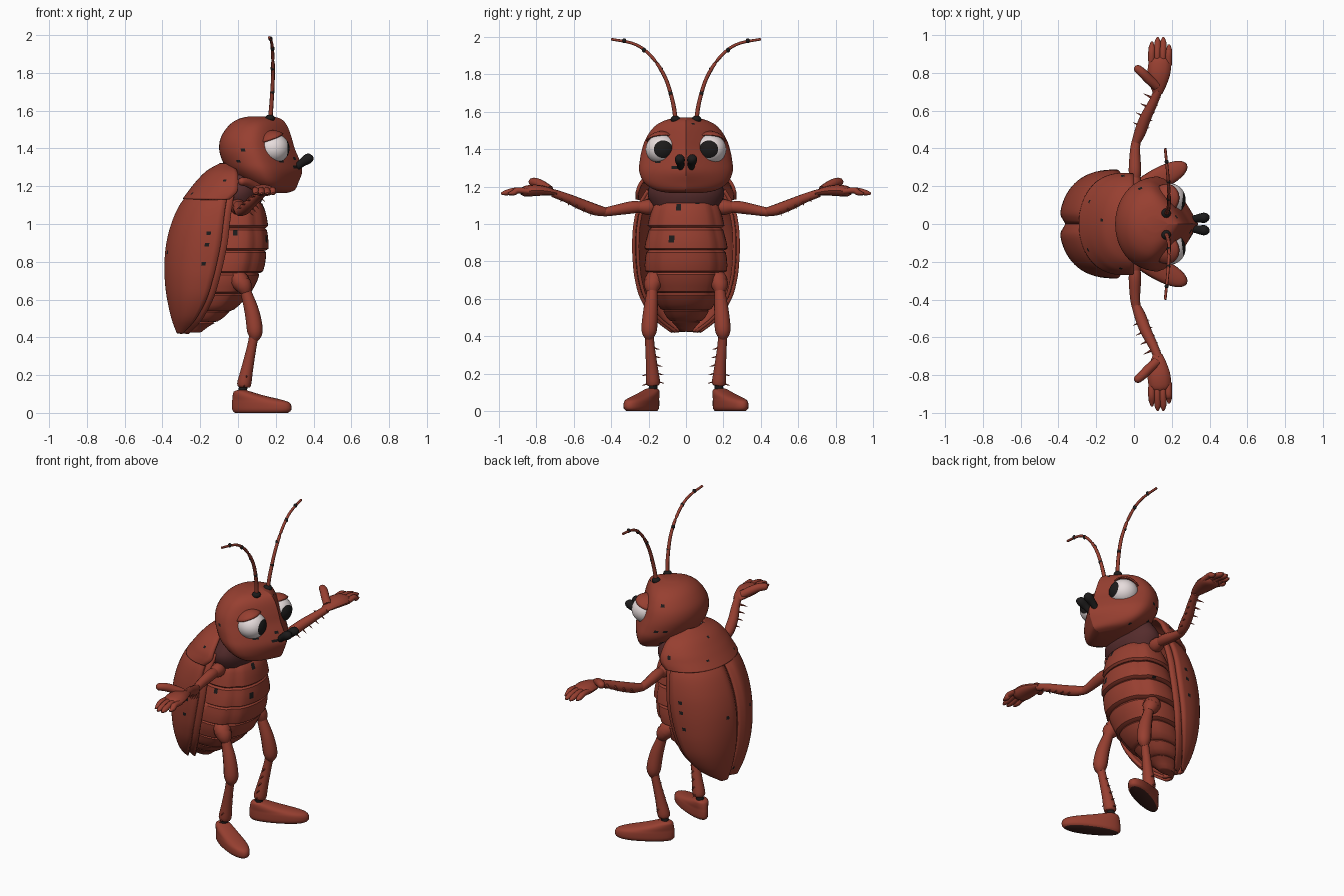
import bpy, bmesh, math, random
from mathutils import Vector, Matrix

random.seed(4)
if "Cube" in bpy.data.objects:
    bpy.data.objects.remove(bpy.data.objects["Cube"])


def material(name, r, g, b):
    m = bpy.data.materials.new(name)
    m.use_nodes = True
    m.diffuse_color = (r, g, b, 1)
    bsdf = m.node_tree.nodes["Principled BSDF"]
    bsdf.inputs["Base Color"].default_value = (r, g, b, 1)
    bsdf.inputs["Roughness"].default_value = 0.7
    return m


SKIN = material("russet", 0.31, 0.05, 0.03)
BLACK = material("black", 0.012, 0.011, 0.011)
WHITE = material("eye white", 0.8, 0.72, 0.72)
NECK = material("dark maroon", 0.09, 0.025, 0.025)
SOLE = material("sole brown", 0.05, 0.015, 0.012)


def finish(name, bm, mats, mirror=False, thick=0, specks=0, angle=50):
    """Turn a bmesh into a smooth object, mirrored over y if asked."""
    bmesh.ops.recalc_face_normals(bm, faces=bm.faces)
    for f in bm.faces:
        if specks and len(f.verts) == 4 and random.random() < specks:
            f.material_index = 1
    me = bpy.data.meshes.new(name)
    bm.to_mesh(me)
    bm.free()
    for m in mats:
        me.materials.append(m)
    ob = bpy.data.objects.new(name, me)
    bpy.context.collection.objects.link(ob)
    bpy.ops.object.select_all(action='DESELECT')
    ob.select_set(True)
    bpy.context.view_layer.objects.active = ob
    bpy.ops.object.shade_smooth_by_angle(angle=math.radians(angle))
    if thick:
        mod = ob.modifiers.new("thickness", 'SOLIDIFY')
        mod.thickness, mod.offset = thick, 0
    if mirror:
        mod = ob.modifiers.new("mirror", 'MIRROR')
        mod.use_axis = (False, True, False)
        mod.use_mirror_merge = False
    return ob


def smooth(rows, n):
    """Catmull-Rom resampling of any list of equal-length rows."""
    rows = [Vector(r) for r in rows]
    p = [rows[0]] + rows + [rows[-1]]
    out = []
    for i in range(1, len(p) - 2):
        a, b, c, d = p[i - 1:i + 3]
        for k in range(n):
            t = k / n
            out.append((b * 2 + (c - a) * t + (a * 2 - b * 5 + c * 4 - d) * t * t
                        + (b * 3 - a - c * 3 + d) * t ** 3) / 2)
    return out + [rows[-1]]


def skin_rings(rings, closed=True, caps=True):
    bm = bmesh.new()
    vs = [[bm.verts.new(p) for p in ring] for ring in rings]
    n = len(vs[0])
    for a, b in zip(vs, vs[1:]):
        for i in range(n if closed else n - 1):
            j = (i + 1) % n
            bm.faces.new((a[i], a[j], b[j], b[i]))
    if caps:
        bm.faces.new(vs[0])
        bm.faces.new(vs[-1])
    return bm


def outline(row, widest, power, sides=48, seam=0):
    """Horizontal ring: round at the back, more or less pointed in front."""
    z, xb, xf, hy = row
    xw = xb + (xf - xb) * widest
    ring = []
    for i in range(sides):
        a = math.tau * i / sides
        u, s = math.cos(a), math.sin(a)
        if u > 0:
            x, y = xw + (xf - xw) * u, hy * (1 - u ** power) ** (1 if power < 2 else 0.5)
            y = math.copysign(y, s)
        else:
            x, y = xw + (xw - xb) * u, hy * s
        g = 1 - seam * math.exp(-((abs(math.atan2(s, u)) - 0.85) / 0.1) ** 2)
        ring.append(Vector((xw + (x - xw) * g, y * g, z)))
    return ring


def tube(name, pts, mat=SKIN, mirror=True, n=4, sides=12, flat=1):
    """Limb through (x, y, z, radius) points."""
    rows = smooth(pts, n)
    rings = []
    for i, r in enumerate(rows):
        d = (rows[min(i + 1, len(rows) - 1)] - rows[max(i - 1, 0)]).to_3d().normalized()
        ref = Vector((0, 0, 1)) if abs(d.z) < 0.8 else Vector((1, 0, 0))
        u = d.cross(ref).normalized()
        v = d.cross(u) * flat
        rings.append([r.to_3d() + (u * math.cos(math.tau * k / sides)
                      + v * math.sin(math.tau * k / sides)) * r[3] for k in range(sides)])
    return finish(name, skin_rings(rings), [mat], mirror)


def ball(name, loc, size, mats, aim=(0, 0, 1), mirror=True, rule=None, keep=None):
    bm = bmesh.new()
    bmesh.ops.create_uvsphere(bm, u_segments=32, v_segments=20, radius=1)
    for f in bm.faces:
        if rule and rule(f.calc_center_median()):
            f.material_index = 1
    if keep:
        bmesh.ops.delete(bm, geom=[v for v in bm.verts if not keep(v.co)], context='VERTS')
    turn = Vector(aim).to_track_quat('Z', 'Y').to_matrix().to_4x4()
    bm.transform(Matrix.Translation(loc) @ turn @ Matrix.Diagonal((*size, 1)))
    return finish(name, bm, mats, mirror, 0.008 if keep else 0)


# Head, pointed towards the snout
head = [(1.165, .14, .26, .08), (1.18, .08, .30, .16), (1.22, .02, .32, .222), (1.28, -.05, .34, .25),
        (1.34, -.085, .325, .247), (1.40, -.1, .30, .235), (1.46, -.09, .283, .213),
        (1.52, -.05, .26, .17), (1.555, .0, .23, .11), (1.57, .06, .18, .04)]
finish("head", skin_rings([outline(r, 0.46, 1.6) for r in smooth(head, 4)]), [SKIN, BLACK], specks=0.012)

# Eyes with pupils, and upper lids
EYE = (.187, .13, 1.4)
ball("eye", EYE, (.086, .08, .086), [WHITE, BLACK], (1, -.12, 0), rule=lambda c: c.z > 0.8)
ball("eyelid", EYE, (.093, .09, .093), [SKIN], (-.35, .1, 1), keep=lambda c: c.z > 0.5)

# Mouth feelers and antennae
tube("mouth_feeler", [(.31, .025, 1.30, .018), (.34, .03, 1.325, .022),
                      (.37, .033, 1.345, .027), (.388, .035, 1.355, .02), (.395, .035, 1.36, .005)], BLACK)
ball("antenna_socket", (.17, .057, 1.56), (.025, .025, .02), [BLACK])
tube("antenna", [(.17, .055, 1.55, .012), (.178, .07, 1.65, .011), (.185, .11, 1.78, .01),
                 (.184, .18, 1.89, .009), (.178, .27, 1.96, .008), (.165, .4, 1.988, .007)], SKIN, n=6, sides=8)
for k, (y, z) in enumerate([(.083, 1.7), (.133, 1.825), (.225, 1.93), (.33, 1.98)]):
    ball(f"antenna_joint_{k + 1}", (.183 - .01 * (k > 2), y, z), (.011, .011, .013), [BLACK])

# Neck
neck = [(1.08, -.1, .11, .17), (1.14, -.12, .13, .2), (1.19, -.1, .13, .2), (1.26, -.06, .12, .16)]
finish("neck", skin_rings([outline(r, 0.5, 2) for r in smooth(neck, 3)]), [NECK])

# Segmented abdomen: each plate is pinched at its ends
torso = smooth([(1.16, -.1, .09, .15), (1.1, -.15, .137, .18), (1.0, -.2, .155, .2), (.9, -.22, .16, .215),
                (.8, -.25, .145, .22), (.7, -.27, .105, .205), (.6, -.29, .035, .165),
                (.52, -.3, -.06, .115), (.425, -.3, -.2, .03)], 12)


def torso_at(z):
    return min(torso, key=lambda r: abs(r[0] - z))


cuts = [1.16, 1.12, .98, .86, .74, .63, .54, .48, .425]
rings = []
for top, low in zip(cuts, cuts[1:]):
    for t, s in ((0, .91), (.1, .97), (.35, .99), (.65, 1.01), (.92, 1.02), (1, .95)):
        z = top + (low - top) * t
        _, xb, xf, hy = torso_at(z)
        c, h = (xb + xf) / 2, (xf - xb) / 2 * s
        rings.append(outline((z, c - h, c + h, hy * s), 0.5, 2.6, seam=0.07))
finish("abdomen", skin_rings(rings), [SKIN, BLACK], specks=0.006, angle=35)


def shell(name, rows, groove, mirror, specks=0.008, sides=22):
    """Curved back plate, from the spine round to the front edge."""
    rings = []
    for z, xb, xf, hy in smooth(rows, 5):
        start = 0 if mirror else -90
        ring = []
        for i in range(sides + 1):
            a = math.radians(start + (90 - start) * i / sides)
            y = hy * math.sin(a)
            x = xf - (xf - xb) * math.cos(a) ** 0.8 if math.cos(a) > 1e-4 else xf
            ring.append((x + groove * math.exp(-(y / .03) ** 2), y + (.004 if mirror else 0), z))
        rings.append(ring)
    finish(name, skin_rings(rings, False, False), [SKIN, BLACK], mirror, .018, specks)


# Wing cases, the folded wings under them, and the shoulder shield
case = [(1.18, -.24, -.05, .2), (1.1, -.305, -.065, .245), (1.0, -.35, -.078, .268), (.9, -.376, -.09, .275),
        (.8, -.386, -.11, .272), (.7, -.384, -.135, .26), (.6, -.372, -.168, .23), (.5, -.35, -.225, .165),
        (.425, -.325, -.295, .07)]
shell("wing_case", case, .03, True)
shell("under_wing", [(z, xb + .03, xf + .035, hy - .02) for z, xb, xf, hy in case], .0, True)
shell("shoulder_shield", [(1.315, -.09, -.04, .08), (1.275, -.16, -.005, .185), (1.22, -.215, .0, .24),
                          (1.17, -.255, -.005, .26), (1.13, -.285, -.045, .262)], 0, False, sides=44)

# Arms, palms, thumbs and fingers
tube("shoulder", [(-.01, .16, 1.09, .03), (.0, .2, 1.09, .042), (.005, .25, 1.09, .03)])
tube("upper_arm", [(.005, .22, 1.09, .025), (.005, .28, 1.09, .033), (.005, .37, 1.075, .028),
                   (.01, .43, 1.065, .024), (.02, .46, 1.065, .02)])
tube("forearm", [(.005, .42, 1.065, .02), (.03, .48, 1.075, .03), (.06, .56, 1.105, .03),
                 (.1, .64, 1.14, .025), (.13, .71, 1.165, .022)])
tube("palm", [(.125, .69, 1.165, .025), (.128, .74, 1.175, .045), (.132, .8, 1.18, .06),
              (.138, .86, 1.175, .057), (.14, .885, 1.172, .03)], flat=0.5)
tube("thumb", [(.12, .73, 1.18, .025), (.08, .765, 1.205, .025), (.045, .8, 1.222, .024),
               (.015, .825, 1.225, .02), (.005, .833, 1.225, .006)])
for i in range(4):
    x, tip = .093 + .03 * i, (.965, .988, .988, .95)[i]
    tube(f"finger_{i + 1}", [(x, .84, 1.175, .017), (x, .9, 1.18, .018), (x + .002, tip - .03, 1.168, .017),
                             (x + .002, tip, 1.162, .006)], flat=0.9)

# Legs and feet
tube("hip", [(-.03, .14, .73, .03), (.0, .165, .71, .05), (.03, .18, .67, .045), (.045, .18, .63, .025)])
tube("thigh", [(.02, .18, .7, .025), (.045, .182, .63, .03), (.075, .19, .53, .039),
               (.09, .197, .43, .041), (.085, .197, .385, .02)])
tube("shin", [(.085, .196, .41, .025), (.073, .193, .35, .025), (.05, .183, .24, .031),
              (.032, .176, .15, .037), (.03, .175, .135, .02)])
tube("ankle", [(.03, .175, .15, .022), (.02, .178, .09, .024)], BLACK)
foot = [(.0, -.045, .265, .045), (.015, -.06, .285, .057), (.05, -.062, .28, .058),
        (.068, -.06, .235, .055), (.09, -.057, .13, .05), (.112, -.05, .045, .04), (.12, -.03, .02, .025)]
bm = skin_rings([outline(r, 0.55, 2.4, 28) for r in smooth(foot, 3)])
bm.normal_update()
for f in bm.faces:
    if f.calc_center_median().z < 0.002:
        f.material_index = 1
bm.transform(Matrix.Translation((.025, .185, 0)) @ Matrix.Rotation(math.radians(27), 4, 'Z'))
finish("foot", bm, [SKIN, SOLE], True)


# Bristles along the forearms and shins
def bristles(name, a, b, out, count):
    a, b, out = Vector(a), Vector(b), Vector(out)
    for i in range(count):
        p = a.lerp(b, i / (count - 1))
        q = p + out * random.uniform(0.85, 1.1)
        tube(f"{name}_{i + 1}", [(*p, .008), (*q, .001)], n=1, sides=5)


bristles("forearm_front_bristle", (.045, .5, 1.08), (.11, .66, 1.15), (.035, .01, -.035), 5)
bristles("forearm_back_bristle", (.03, .52, 1.09), (.09, .67, 1.15), (-.04, .02, -.01), 4)
bristles("shin_inner_bristle", (.07, .185, .34), (.035, .165, .16), (.0, -.05, -.012), 5)
bristles("shin_outer_bristle", (.045, .19, .2), (.032, .185, .15), (.0, .053, -.014), 2)
